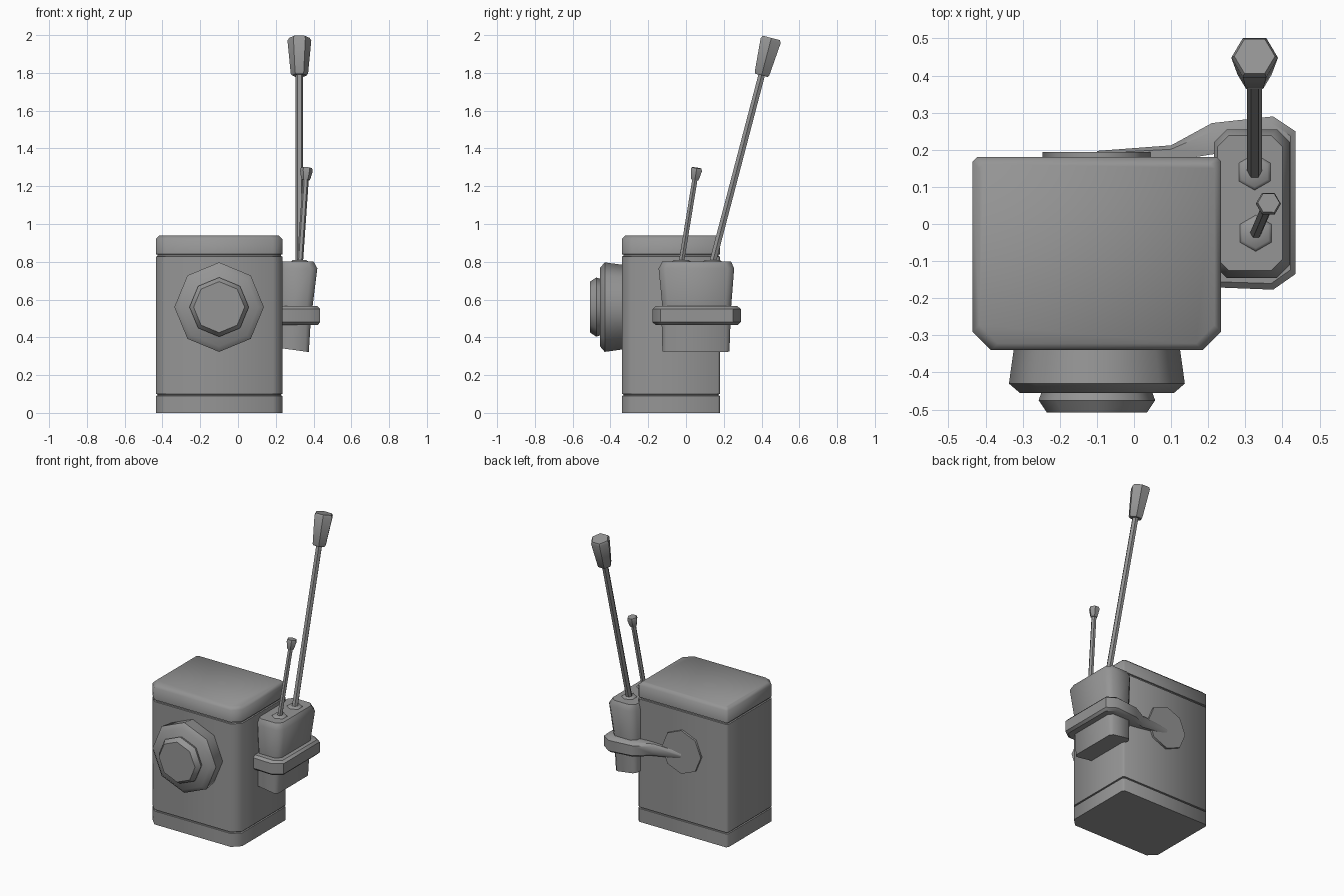
import bpy, bmesh, math
from mathutils import Vector

cube = bpy.data.objects.get("Cube")
if cube:
    bpy.data.objects.remove(cube, do_unlink=True)

GREY = (0.3, 0.3, 0.3, 1)
grey = bpy.data.materials.new("plain_grey")
grey.use_nodes = True
grey.diffuse_color = GREY
grey.node_tree.nodes["Principled BSDF"].inputs["Base Color"].default_value = GREY


def loft(name, rings, smooth=50):
    """Skin a stack of equal-length point rings and cap both ends."""
    bm = bmesh.new()
    rows = [[bm.verts.new(p) for p in ring] for ring in rings]
    n = len(rows[0])
    for a, b in zip(rows, rows[1:]):
        for i in range(n):
            j = (i + 1) % n
            bm.faces.new((a[i], a[j], b[j], b[i]))
    bm.faces.new(rows[0][::-1])
    bm.faces.new(rows[-1])
    bmesh.ops.recalc_face_normals(bm, faces=bm.faces)
    mesh = bpy.data.meshes.new(name)
    bm.to_mesh(mesh)
    bm.free()
    mesh.materials.append(grey)
    ob = bpy.data.objects.new(name, mesh)
    bpy.context.collection.objects.link(ob)
    bpy.ops.object.select_all(action="DESELECT")
    ob.select_set(True)
    bpy.context.view_layer.objects.active = ob
    bpy.ops.object.shade_smooth_by_angle(angle=math.radians(smooth))
    return ob


def lathe(name, start, end, sides, profile, spin=0.0):
    """Faceted turned part; profile holds (distance along axis, radius)."""
    start = Vector(start)
    axis = (Vector(end) - start).normalized()
    rot = Vector((0, 0, 1)).rotation_difference(axis)
    rings = []
    for d, r in profile:
        angles = [spin + math.tau * i / sides for i in range(sides)]
        rings.append([start + rot @ Vector((r * math.cos(a), r * math.sin(a), d)) for a in angles])
    return loft(name, rings)


def box_ring(x0, x1, y0, y1, z, front, back, slope=0.0):
    """Rectangle with chamfered front and back corners."""
    f, b = front, back
    pts = [(x0 + f, y0), (x1 - f, y0), (x1, y0 + f), (x1, y1 - b),
           (x1 - b, y1), (x0 + b, y1), (x0, y1 - b), (x0, y0 + f)]
    return [(x, y, z + slope * (x1 - x)) for x, y in pts]


# Main case: base, grooves, body and lid in one shell
case_profile = [(0, 0), (0.09, 0), (0.092, 0.008), (0.098, 0.008), (0.1, 0),
                (0.828, 0), (0.83, 0.008), (0.838, 0.008), (0.84, 0), (0.92, 0), (0.938, 0.018)]
loft("case", [box_ring(-0.435 + i, 0.235 - i, -0.34 + i, 0.18 - i, z, 0.05, 0.012)
              for z, i in case_profile])

# Front dial and rear pivot plate
lathe("dial_base", (-0.1, -0.33, 0.56), (-0.1, -1, 0.56), 8,
      [(0, 0.223), (0.1, 0.237), (0.125, 0.208)])
lathe("dial_knob", (-0.1, -0.45, 0.56), (-0.1, -1, 0.56), 8,
      [(0, 0.148), (0.025, 0.157), (0.058, 0.135)])
lathe("pivot_plate", (-0.1, 0.17, 0.56), (-0.1, 1, 0.56), 8, [(0, 0.146), (0.024, 0.146)])

# Side holder: lower pocket and flared upper box
loft("holder_lower", [
    box_ring(0.215, 0.375, -0.125, 0.23, 0.322, 0.02, 0.02, 0.14),
    box_ring(0.215, 0.387, -0.13, 0.237, 0.52, 0.025, 0.025)])
loft("holder_upper", [
    box_ring(0.215, 0.388, -0.12, 0.235, 0.51, 0.03, 0.03),
    box_ring(0.215, 0.42, -0.145, 0.255, 0.765, 0.035, 0.035),
    box_ring(0.225, 0.4, -0.125, 0.238, 0.802, 0.03, 0.03)])

# Strap: outer point, inner point, lower and upper height
strap_path = [
    ((-0.1, 0.197), (-0.1, 0.17), 0.515, 0.555),
    ((0.1, 0.212), (0.1, 0.17), 0.485, 0.565),
    ((0.21, 0.272), (0.225, 0.19), 0.468, 0.565),
    ((0.375, 0.29), (0.355, 0.22), 0.465, 0.565),
    ((0.435, 0.25), (0.38, 0.2), 0.465, 0.565),
    ((0.435, -0.135), (0.38, -0.09), 0.465, 0.565),
    ((0.375, -0.177), (0.355, -0.11), 0.465, 0.565),
    ((0.2, -0.17), (0.2, -0.11), 0.465, 0.565)]
strap_rings = []
for outer, inner, low, high in strap_path:
    o, i = Vector(outer), Vector(inner)
    m = o.lerp(i, 0.25)
    c = 0.015
    strap_rings.append([(i.x, i.y, low), (m.x, m.y, low), (o.x, o.y, low + c),
                        (o.x, o.y, high - c), (m.x, m.y, high), (i.x, i.y, high)])
loft("strap", strap_rings, 40)


# Two sticks, each with a hexagonal collar, rod and grip
def stick(name, base, top, rod_radius, grip_length, grip_low, grip_high):
    b, t = Vector(base), Vector(top)
    length = (t - b).length
    grip = length - grip_length
    x, y, z = base
    lathe(name + "_collar", (x, y, z - 0.01), (x, y, z + 1), 6,
          [(0, 0.052), (0.016, 0.05), (0.024, 0.04)], math.pi / 6)
    lathe(name + "_rod", b, t, 6, [(0, rod_radius), (grip + 0.01, rod_radius)])
    lathe(name + "_grip", b, t, 6,
          [(grip, grip_low * 0.85), (grip + 0.01, grip_low),
           (length - 0.015, grip_high), (length, grip_high * 0.87)])


stick("long_stick", (0.325, 0.14, 0.795), (0.325, 0.452, 1.985), 0.02, 0.205, 0.046, 0.063)
stick("short_stick", (0.328, -0.025, 0.795), (0.363, 0.057, 1.297), 0.016, 0.065, 0.025, 0.034)
